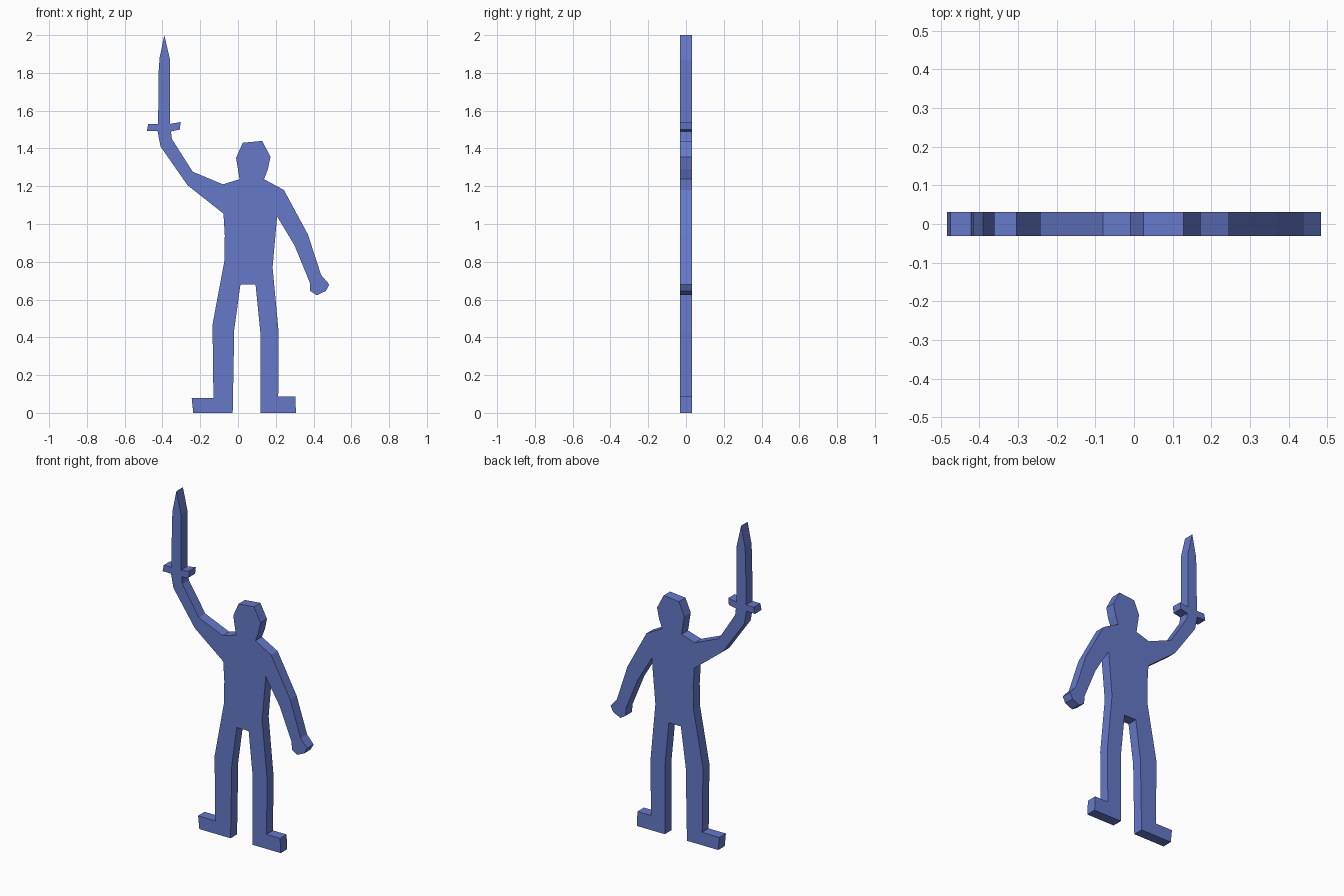
import bpy
import bmesh
from mathutils import Vector

default_cube = bpy.data.objects.get("Cube")
if default_cube:
    bpy.data.objects.remove(default_cube, do_unlink=True)

THICKNESS = 0.062


def flat_material(name, colour):
    material = bpy.data.materials.new(name)
    material.use_nodes = True
    material.diffuse_color = colour
    shader = material.node_tree.nodes["Principled BSDF"]
    shader.inputs["Base Color"].default_value = colour
    return material


def cut_out(name, outline, thickness, material):
    """Extrude a closed (x, z) outline into a plate centred on y = 0."""
    bm = bmesh.new()
    front = [bm.verts.new((x, -thickness / 2, z)) for x, z in outline]
    face = bm.faces.new(front)
    result = bmesh.ops.extrude_face_region(bm, geom=[face], use_keep_orig=True)
    back = [item for item in result["geom"] if isinstance(item, bmesh.types.BMVert)]
    bmesh.ops.translate(bm, verts=back, vec=Vector((0, thickness, 0)))
    bmesh.ops.recalc_face_normals(bm, faces=bm.faces)
    mesh = bpy.data.meshes.new(name)
    bm.to_mesh(mesh)
    bm.free()
    mesh.materials.append(material)
    figure = bpy.data.objects.new(name, mesh)
    bpy.context.collection.objects.link(figure)
    return figure


# Contour runs clockwise from the sword tip, one stretch per body part
blade_inner_side = [(-0.39, 2), (-0.36, 1.87), (-0.36, 1.53)]
guard_inner_side = [(-0.304, 1.54), (-0.308, 1.5), (-0.355, 1.49)]
raised_arm_top = [(-0.35, 1.45), (-0.24, 1.277), (-0.08, 1.21)]
head = [
    (0.008, 1.237), (-0.01, 1.35), (0.025, 1.43), (0.128, 1.44),
    (0.172, 1.355), (0.158, 1.29), (0.138, 1.237),
]
lowered_arm_outside = [(0.243, 1.18), (0.37, 0.945), (0.44, 0.73)]
fist = [(0.483, 0.68), (0.465, 0.645), (0.417, 0.623), (0.382, 0.645), (0.38, 0.69)]
lowered_arm_inside = [(0.3, 0.885), (0.207, 1.04)]
left_leg_outside = [(0.183, 0.77), (0.215, 0.43), (0.213, 0.088)]
left_foot = [(0.303, 0.088), (0.307, 0), (0.12, 0)]
inner_legs = [(0.118, 0.43), (0.093, 0.68), (0.013, 0.68), (-0.02, 0.44)]
right_foot = [(-0.028, 0), (-0.237, 0), (-0.245, 0.078), (-0.13, 0.078)]
right_leg_outside = [(-0.135, 0.467), (-0.072, 0.805)]
torso_side = [(-0.07, 0.94), (-0.077, 1.055)]
raised_arm_underside = [(-0.267, 1.205), (-0.41, 1.41), (-0.426, 1.492)]
guard_outer_side = [(-0.483, 1.492), (-0.475, 1.53), (-0.423, 1.53)]
blade_outer_side = [(-0.42, 1.81), (-0.415, 1.88)]

outline = (
    blade_inner_side + guard_inner_side + raised_arm_top + head
    + lowered_arm_outside + fist + lowered_arm_inside
    + left_leg_outside + left_foot + inner_legs + right_foot
    + right_leg_outside + torso_side + raised_arm_underside
    + guard_outer_side + blade_outer_side
)

# One solid plate with flat faces
blue = flat_material("soft blue", (0.13, 0.19, 0.58, 1))
cut_out("swordsman_cutout", outline, THICKNESS, blue)
